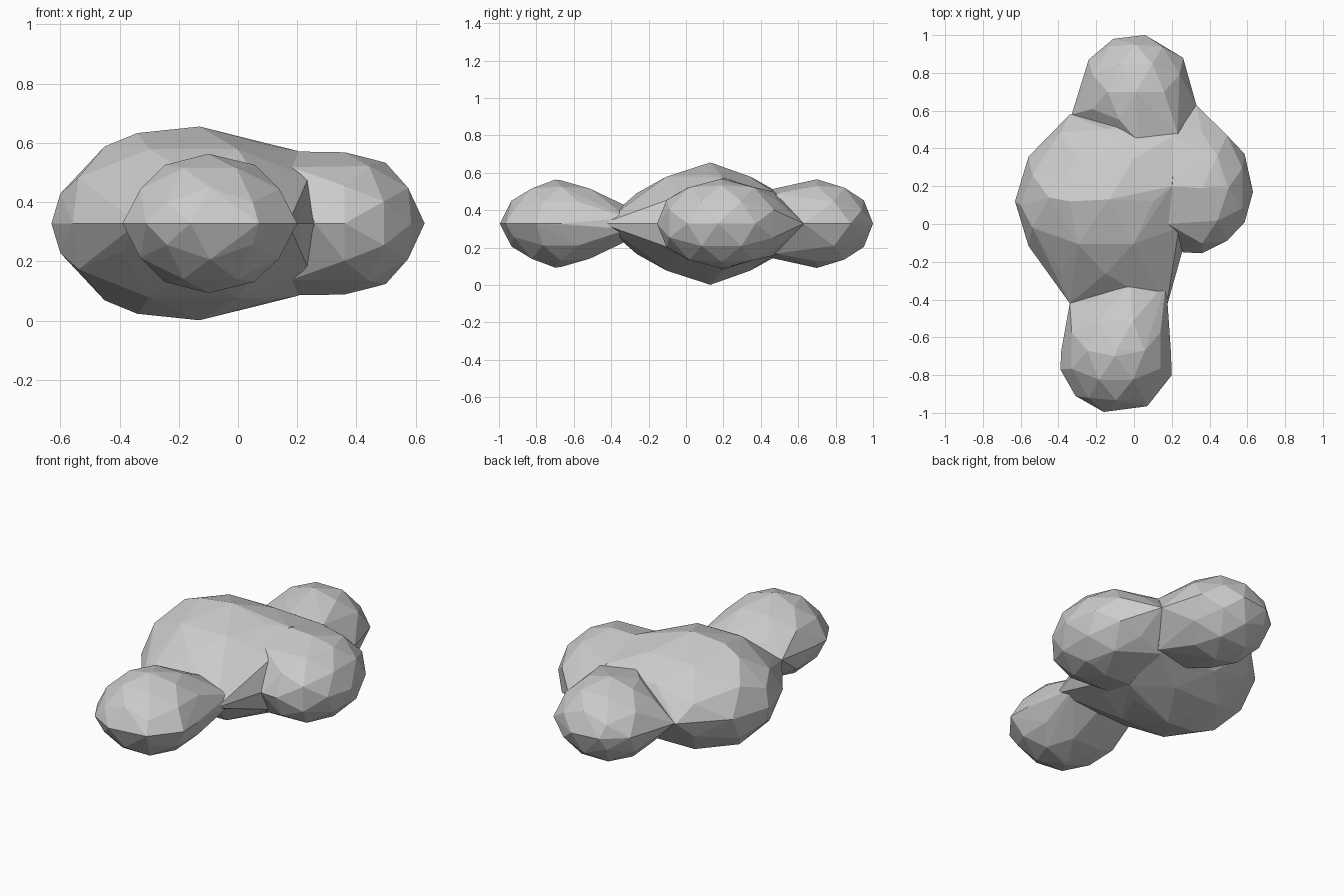
import bpy, bmesh, math
from mathutils import Matrix, Vector

if "Cube" in bpy.data.objects:
    bpy.data.objects.remove(bpy.data.objects["Cube"])

MID = 0.328  # height of the symmetry plane


def blob(name, centre, radii, tips):
    """Faceted ellipsoid pulled out to a few seam points; tips are (x, y, half height)."""
    bm = bmesh.new()
    # turn the icosphere so that it mirrors about the horizontal plane
    turn = Matrix.Rotation(math.radians(-31.717), 4, 'Y')
    bmesh.ops.create_icosphere(bm, subdivisions=2, radius=1, matrix=turn)
    for v in bm.verts:
        v.co = Vector((centre[0] + v.co.x * radii[0],
                       centre[1] + v.co.y * radii[1],
                       MID + v.co.z * radii[2]))
    for x, y, h in tips:
        for s in ((-1, 1) if h else (1,)):
            bm.verts.new((x, y, MID + s * h))
    # wrap one convex skin around everything
    points = [v.co.copy() for v in bm.verts]
    bm.free()
    bm = bmesh.new()
    for p in points:
        bm.verts.new(p)
    bmesh.ops.convex_hull(bm, input=bm.verts[:])
    bmesh.ops.delete(bm, geom=[v for v in bm.verts if not v.link_faces], context='VERTS')
    bmesh.ops.recalc_face_normals(bm, faces=bm.faces[:])
    mesh = bpy.data.meshes.new(name)
    bm.to_mesh(mesh)
    bm.free()
    obj = bpy.data.objects.new(name, mesh)
    bpy.context.collection.objects.link(obj)
    return obj


# large central mass, drawn out towards its neighbours
blob("central_lump", (-0.15, 0.12), (0.48, 0.45, 0.31),
     [(-0.13, 0.13, 0.327), (-0.34, 0.12, 0.305), (-0.45, 0.14, 0.26), (-0.6, 0.1, 0.1),
      (-0.34, -0.42, 0), (0.17, -0.45, 0), (-0.34, 0.58, 0), (0.33, 0.62, 0),
      (0.2, 0.2, 0.245), (0.23, 0.48, 0.16)])
# front lump
blob("front_lump", (-0.095, -0.67), (0.29, 0.31, 0.232),
     [(-0.34, -0.42, 0), (0.17, -0.31, 0.03), (-0.02, -0.31, 0.09), (0.2, -0.8, 0),
      (-0.39, -0.77, 0), (-0.1, -0.7, 0.235), (-0.31, -0.91, 0), (-0.16, -0.995, 0),
      (0.07, -0.965, 0)])
# back lump
blob("back_lump", (0.01, 0.70), (0.285, 0.295, 0.237),
     [(-0.33, 0.58, 0), (0.33, 0.63, 0), (0.23, 0.48, 0.16), (0.02, 0.44, 0.18),
      (-0.24, 0.87, 0), (0.26, 0.88, 0), (-0.11, 0.98, 0), (0.06, 1.0, 0)])
# right lump
blob("right_lump", (0.36, 0.19), (0.265, 0.345, 0.24),
     [(0.33, 0.63, 0), (0.58, 0.37, 0), (0.63, 0.17, 0), (0.55, -0.02, 0), (0.26, -0.15, 0),
      (0.18, 0.2, 0.243), (0.18, 0.0, 0.19), (0.2, 0.47, 0.17), (0.46, 0.2, 0.215)])
